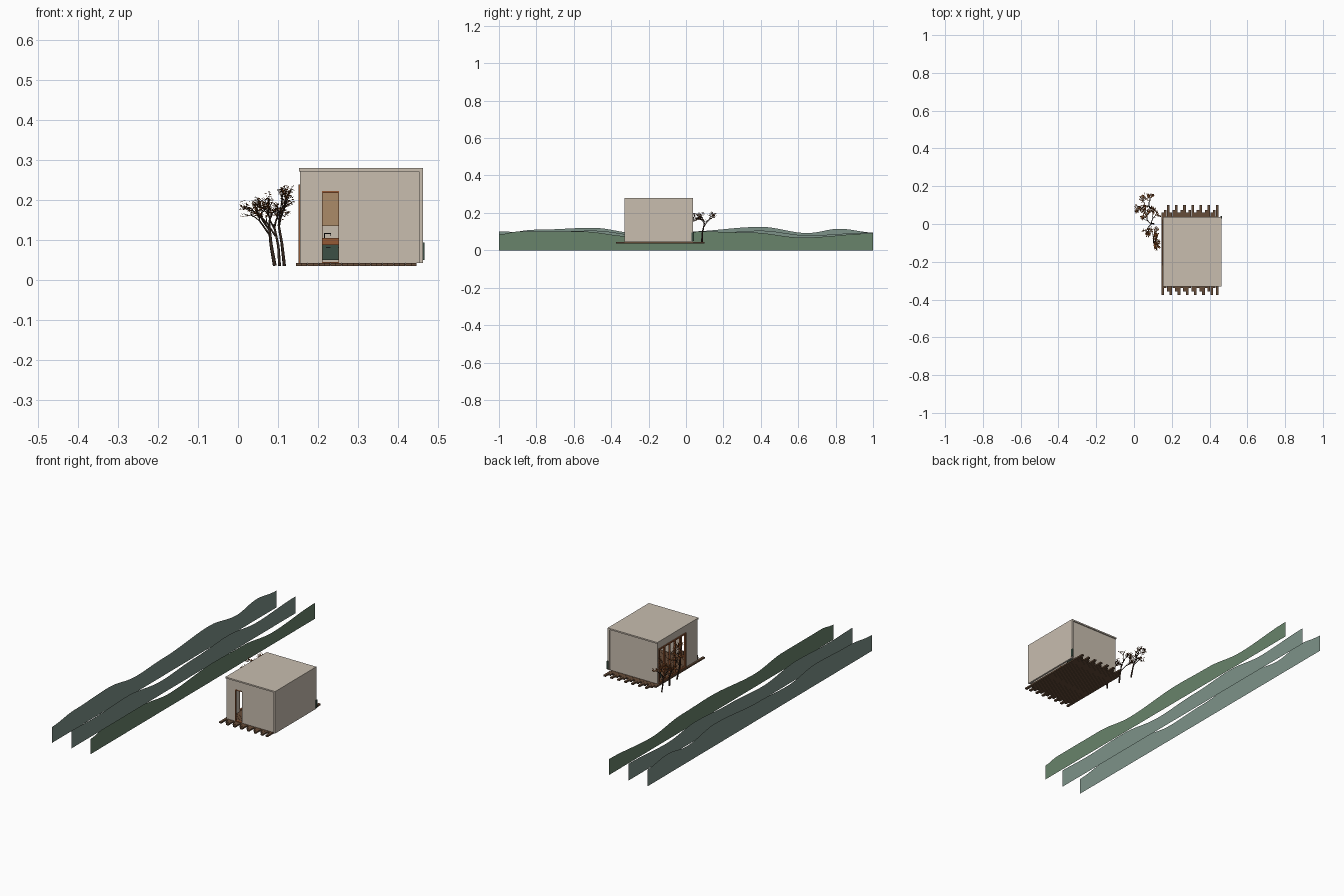
import bpy, bmesh, math, random
from mathutils import Vector

random.seed(7)
if "Cube" in bpy.data.objects:
    bpy.data.objects.remove(bpy.data.objects["Cube"])


def material(name, r, g, b):
    m = bpy.data.materials.new(name)
    m.use_nodes = True
    m.diffuse_color = (r, g, b, 1)
    m.node_tree.nodes["Principled BSDF"].inputs["Base Color"].default_value = (r, g, b, 1)
    return m


PLASTER = material("plaster", .58, .51, .43)
GREEN = material("hill_green", .14, .23, .147)
TEAL = material("hill_haze", .205, .29, .25)
DECK = material("deck_wood", .13, .072, .04)
BARK = material("bark", .038, .021, .014)
LEAF = material("autumn_leaf", .3, .09, .02)
WARM = material("warm_wood", .3, .1, .035)
TAN = material("pale_wood", .41, .26, .14)
DARK = material("cabinet_green", .045, .08, .058)
BLACK = material("black_metal", .01, .01, .01)


def finish(name, bm, mat):
    mesh = bpy.data.meshes.new(name)
    bm.to_mesh(mesh)
    bm.free()
    mesh.materials.append(mat)
    ob = bpy.data.objects.new(name, mesh)
    bpy.context.collection.objects.link(ob)
    return ob


def boxes(name, mat, *spans):
    """One object from boxes given as (x0, x1, y0, y1, z0, z1)."""
    bm = bmesh.new()
    for x0, x1, y0, y1, z0, z1 in spans:
        for v in bmesh.ops.create_cube(bm, size=1)["verts"]:
            v.co = ((x0 + x1) / 2 + v.co.x * (x1 - x0),
                    (y0 + y1) / 2 + v.co.y * (y1 - y0),
                    (z0 + z1) / 2 + v.co.z * (z1 - z0))
    return finish(name, bm, mat)


def hill(name, mat, x, profile):
    """Upright sheet along y with a softly rolling top edge."""
    bm = bmesh.new()
    pairs, steps = [], 64
    for i in range(steps + 1):
        y = -1 + 2 * i / steps
        for (ya, za), (yb, zb) in zip(profile, profile[1:]):
            if ya <= y <= yb:
                t = (y - ya) / (yb - ya)
                z = za + (zb - za) * (1 - math.cos(math.pi * t)) / 2
        pairs.append((bm.verts.new((x, y, 0)), bm.verts.new((x, y, z))))
    for (a, b), (c, d) in zip(pairs, pairs[1:]):
        bm.faces.new((a, c, d, b))
    finish(name, bm, mat)


# Hills
hill("near_hill", GREEN, -.22, [(-1, .085), (-.9, .1), (-.55, .1), (-.3, .075),
                                (.1, .1), (.35, .095), (.62, .068), (1, .09)])
hill("middle_hill", TEAL, -.34, [(-1, .1), (-.8, .095), (-.5, .105), (-.2, .075),
                                 (.1, .09), (.4, .105), (.65, .08), (1, .095)])
hill("far_hill", TEAL, -.46, [(-1, .09), (-.8, .11), (-.5, .12), (-.25, .09), (0, .1),
                              (.4, .125), (.65, .092), (.82, .115), (1, .095)])

# Deck boards with staggered ends
boards = []
for i in range(21):
    x = .145 + i * .0144
    front = (-.375, -.338, -.358)[i % 3] if i < 20 else -.375
    back = (.06, .075, .1)[i % 3]
    boards.append((x, x + .0138, front, back, .035, .043))
boxes("deck_boards", DECK, *boards)
boxes("deck_joists", DECK, *[(.147, .445, y, y + .02, .037, .042) for y in (-.32, -.15, .02)])

# House shell
X0, X1, Y0, Y1 = .153, .463, -.33, .037
boxes("roof", PLASTER, (X0, X1, Y0, Y1, .272, .28))
boxes("left_wall", PLASTER, (.453, X1, Y0, Y1, .043, .272))
boxes("back_wall", PLASTER, (.155, .453, .023, .031, .043, .272))
boxes("front_wall", PLASTER,
      (.155, .21, -.324, -.316, .043, .272), (.253, .453, -.324, -.316, .043, .272),
      (.21, .253, -.324, -.316, .222, .272))
boxes("right_wall", PLASTER, (.155, .163, -.316, -.22, .043, .272),
      (.155, .163, -.22, .023, .238, .272))

# Door frame in the front wall
boxes("door_frame", WARM, (.21, .253, -.325, -.314, .218, .223),
      (.21, .212, -.325, -.314, .045, .218), (.251, .253, -.325, -.314, .045, .218),
      (.21, .253, -.325, -.314, .043, .046))

# Glazed side: posts and rails
posts = [(.151, .16, y, y + .008, .043, .238) for y in [-.22 + i * .047 for i in range(6)]]
boxes("window_frame", WARM, *posts, (.151, .16, -.22, .023, .231, .239),
      (.151, .16, -.22, .023, .043, .05))

# Kitchen along the back wall
boxes("lower_cabinets", DARK, (.18, .44, -.035, .023, .05, .088))
boxes("cabinet_handles", BLACK, *[(x, x + .012, -.037, -.035, .08, .083)
                                  for x in [.19 + i * .03 for i in range(8)]])
boxes("counter", WARM, (.178, .442, -.04, .023, .088, .105))
boxes("upper_cabinets", TAN, (.178, .442, -.01, .023, .135, .25))
boxes("tap", BLACK, (.215, .218, -.01, -.007, .105, .118), (.215, .233, -.01, -.007, .115, .118),
      (.231, .233, -.01, -.007, .11, .118))

# Outdoor cabinet at the back corner
boxes("corner_box", DARK, (.457, .467, .03, .042, .05, .094))


# Trees
def branch(curve, leaves, start, heading, length, radius, depth):
    mid = start + heading * length * .5 + Vector([random.uniform(-.06, .06) * length for _ in range(3)])
    end = start + heading * length
    spline = curve.splines.new("POLY")
    spline.points.add(2)
    for point, co, r in zip(spline.points, (start, mid, end), (1, .85, .65)):
        point.co = (*co, 1)
        point.radius = r * radius
    if depth <= 2:
        leaves.extend([mid, end])
    if depth == 0:
        return
    for _ in range(3):
        spread = Vector((random.uniform(-.6, .6), random.uniform(-.85, .85), random.uniform(-.35, .4)))
        turned = (heading + spread).normalized()
        branch(curve, leaves, start.lerp(end, random.uniform(.7, 1)), turned,
               length * random.uniform(.55, .72) if depth < 4 else .05, radius * .55, depth - 1)


def tree(name, x, y, lean):
    curve = bpy.data.curves.new(name + "_branches", "CURVE")
    curve.dimensions = "3D"
    curve.bevel_depth = 1
    curve.bevel_resolution = 0
    curve.use_fill_caps = True
    curve.materials.append(BARK)
    ob = bpy.data.objects.new(name + "_branches", curve)
    bpy.context.collection.objects.link(ob)
    leaves = []
    branch(curve, leaves, Vector((x, y, .036)), Vector((-.14, lean, 1)).normalized(), .105, .0048, 4)
    bm = bmesh.new()
    for spot in leaves:
        c = spot + Vector([random.uniform(-.004, .004) for _ in range(3)])
        turn = random.uniform(0, math.tau)
        along = Vector((math.cos(turn), math.sin(turn), random.uniform(-.5, .5))) * .0045
        side = Vector((-math.sin(turn), math.cos(turn), random.uniform(-.5, .5))) * .0025
        bm.faces.new([bm.verts.new(c + d) for d in (along, side, -along, -side)])
    finish(name + "_leaves", bm, LEAF)


for n, (x, y, lean) in enumerate([(.092, .085, .12), (.104, 0, 0), (.116, -.085, -.08)]):
    tree("tree_%d" % (n + 1), x, y, lean)
